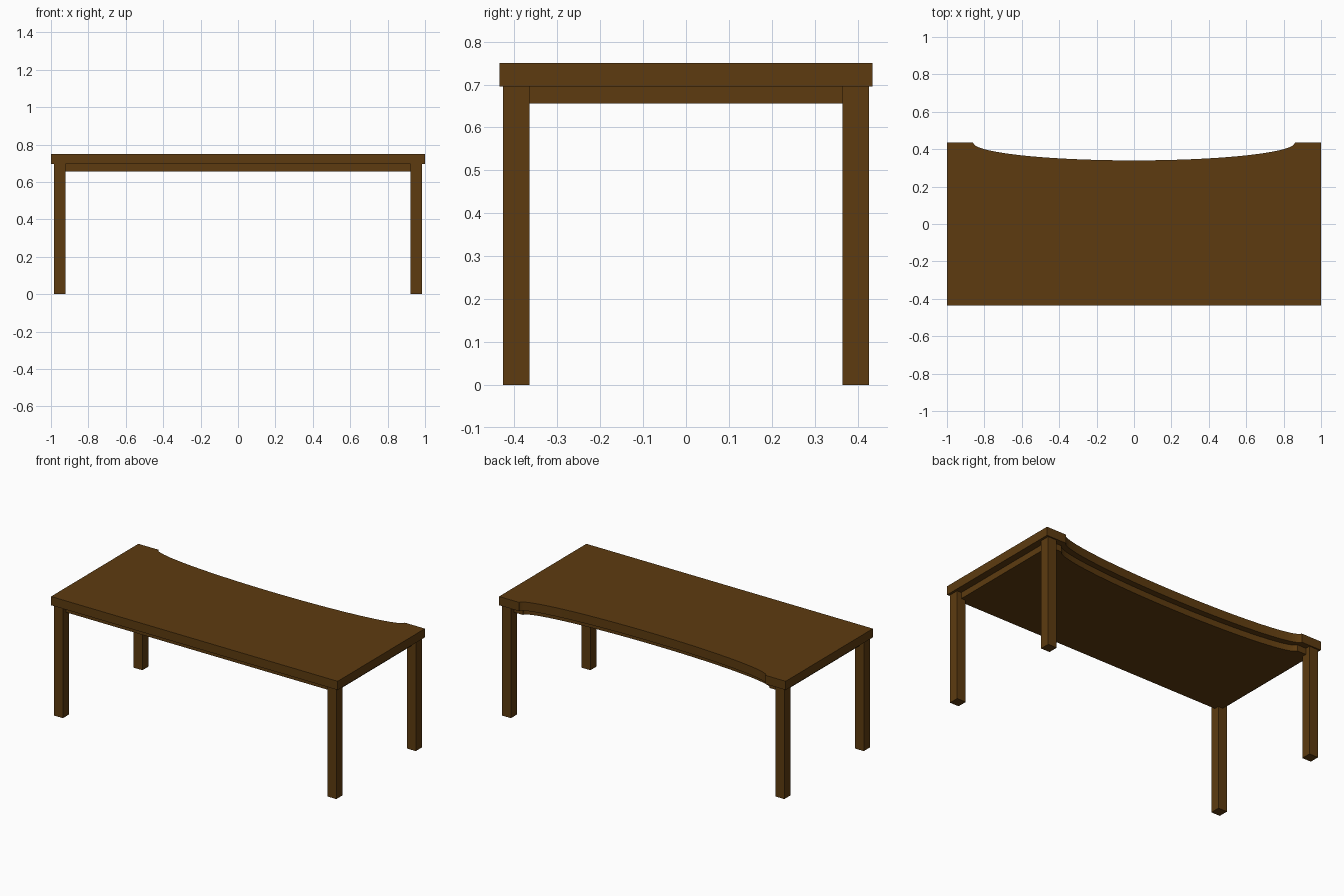
import bpy, bmesh, math

if "Cube" in bpy.data.objects:
    bpy.data.objects.remove(bpy.data.objects["Cube"])

wood = bpy.data.materials.new("dark brown wood")
wood.diffuse_color = (0.11, 0.044, 0.005, 1)
wood.use_nodes = True
wood.node_tree.nodes["Principled BSDF"].inputs["Base Color"].default_value = wood.diffuse_color


def prism(name, outline, z0, z1):
    """Extrude a flat outline from z0 to z1."""
    bm = bmesh.new()
    face = bm.faces.new([bm.verts.new((x, y, z0)) for x, y in outline])
    ext = bmesh.ops.extrude_face_region(bm, geom=[face])
    for v in ext["geom"]:
        if isinstance(v, bmesh.types.BMVert):
            v.co.z = z1
    bmesh.ops.recalc_face_normals(bm, faces=bm.faces)
    me = bpy.data.meshes.new(name)
    bm.to_mesh(me)
    bm.free()
    me.materials.append(wood)
    ob = bpy.data.objects.new(name, me)
    bpy.context.collection.objects.link(ob)
    return ob


def notched(hx, hy, a=0.86, b=0.095, n=48):
    """Rectangle with a shallow half-ellipse cut from the back edge."""
    arc = [(a * math.cos(math.pi * i / n), hy - b * math.sin(math.pi * i / n))
           for i in range(n + 1)]
    return [(-hx, -hy), (hx, -hy), (hx, hy)] + arc + [(-hx, hy)]


# Desk top and the inset slab beneath it
prism("desk_top", notched(1.0, 0.435), 0.695, 0.75)
prism("under_panel", notched(0.955, 0.396), 0.656, 0.695)

# Four square legs
for xn, sx in (("left", -1), ("right", 1)):
    for yn, sy in (("front", -1), ("back", 1)):
        cx, cy, h = sx * 0.954, sy * 0.396, 0.031
        prism(f"{yn}_{xn}_leg",
              [(cx - h, cy - h), (cx + h, cy - h), (cx + h, cy + h), (cx - h, cy + h)],
              0.0, 0.695)
